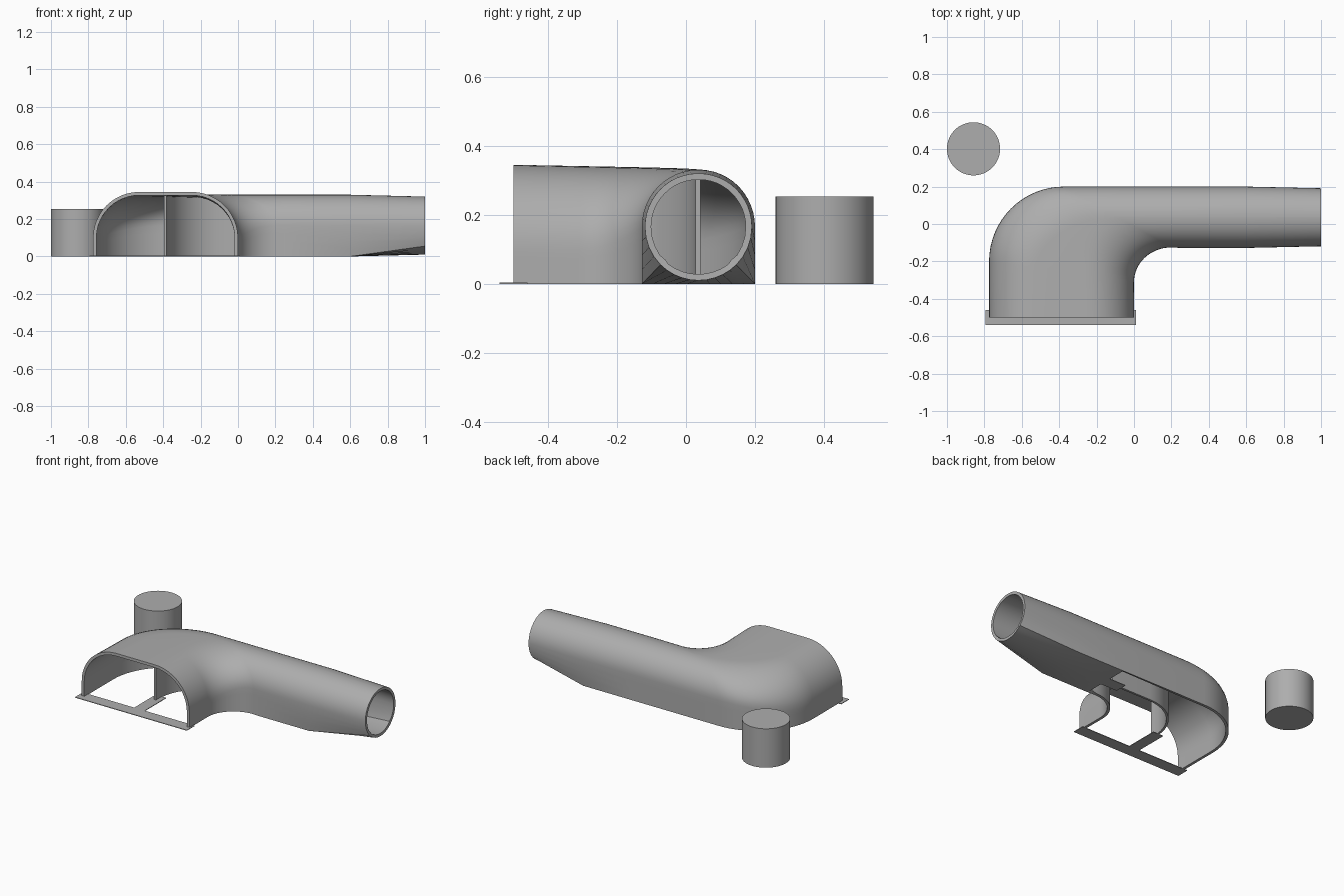
import bpy, bmesh, math

if "Cube" in bpy.data.objects:
    bpy.data.objects.remove(bpy.data.objects["Cube"])

grey = bpy.data.materials.new("plain_grey")
grey.diffuse_color = (0.42, 0.42, 0.42, 1)
grey.use_nodes = True
grey.node_tree.nodes["Principled BSDF"].inputs["Base Color"].default_value = grey.diffuse_color


def make(name, verts, faces, thickness=0, offset=-1):
    """Mesh object, optionally thickened, shaded smooth with sharp edges kept."""
    me = bpy.data.meshes.new(name)
    me.from_pydata(verts, [], faces)
    me.materials.append(grey)
    ob = bpy.data.objects.new(name, me)
    bpy.context.collection.objects.link(ob)
    bpy.ops.object.select_all(action='DESELECT')
    bpy.context.view_layer.objects.active = ob
    ob.select_set(True)
    if thickness:
        mod = ob.modifiers.new("wall", 'SOLIDIFY')
        mod.thickness = thickness
        mod.offset = offset
        mod.use_even_offset = True
        bpy.ops.object.modifier_apply(modifier=mod.name)
    bpy.ops.object.shade_smooth_by_angle(angle=math.radians(35))
    return ob


def box(name, x0, x1, y0, y1, z0, z1):
    v = [(x, y, z) for z in (z0, z1) for x, y in ((x0, y0), (x1, y0), (x1, y1), (x0, y1))]
    f = [(3, 2, 1, 0), (4, 5, 6, 7)] + [(i, (i + 1) % 4, (i + 1) % 4 + 4, i + 4) for i in range(4)]
    return make(name, v, f)


ARC, SIDE, FLOOR = 12, 4, 10


def section(outer, inner, h, rz, frac, round_bottom=0.0):
    """Closed loop: up the outer wall, over the arch, down the inner wall, back along the floor."""
    pts = []                                     # (fraction across, z)
    s = h - rz
    r = rz
    low = lambda a: (0.5 - 0.5 * math.cos(a), s + r * math.sin(a))
    q = math.pi / 4
    for i in range(SIDE):                        # outer wall
        k = i / SIDE
        pts.append(low(-q * (1 - k)) if round_bottom else (0, s * k))
    for i in range(ARC + 1):                     # outer shoulder
        a = math.pi / 2 * i / ARC
        pts.append((frac * (1 - math.cos(a)), s + rz * math.sin(a)))
    for i in range(ARC + 1):                     # inner shoulder
        a = math.pi / 2 * (1 - i / ARC)
        pts.append((1 - frac * (1 - math.cos(a)), s + rz * math.sin(a)))
    for i in range(1, SIDE + 1):                 # inner wall
        k = i / SIDE
        pts.append(low(math.pi + q * k) if round_bottom else (1, s * (1 - k)))
    for i in range(1, FLOOR):                    # floor
        k = i / FLOOR
        pts.append(low(math.pi + q + 2 * q * k) if round_bottom else (1 - k, 0))
    return [(outer[0] + (inner[0] - outer[0]) * u,
             outer[1] + (inner[1] - outer[1]) * u, z) for u, z in pts]


# Duct shell: wide arch mouth, bend, straight run, round outlet
loops = [section((-0.775, -0.5), (0.0, -0.5), 0.345, 0.245, 0.32)]
BEND = 16
for i in range(BEND + 1):
    t = i / BEND
    a = math.pi / 2 * t
    e = t * t * (3 - 2 * t)
    outer = (-0.375 - 0.4 * math.cos(a), -0.2 + 0.4 * math.sin(a))
    inner = (0.2 - 0.2 * math.cos(a), -0.31 + 0.185 * math.sin(a))
    loops.append(section(outer, inner, 0.34 - 0.01 * t, 0.24 - 0.075 * e, 0.33 + 0.16 * e))
floor_from = len(loops)
for x in (0.25, 0.6):
    loops.append(section((x, 0.2), (x, -0.128), 0.33, 0.165, 0.49))
loops.append(section((1.0, 0.191), (1.0, -0.119), 0.32, 0.155, 0.495, 1))

n = len(loops[0])
wall_edges = n - FLOOR
faces = []
for s in range(len(loops) - 1):
    for i in range(n if s >= floor_from else wall_edges):
        j = (i + 1) % n
        faces.append((s * n + i, s * n + j, (s + 1) * n + j, (s + 1) * n + i))
shell = make("duct_shell", [p for l in loops for p in l], faces, 0.018)
bm = bmesh.new()                                 # drop unused floor points
bm.from_mesh(shell.data)
bmesh.ops.delete(bm, geom=[v for v in bm.verts if not v.link_faces], context='VERTS')
bm.to_mesh(shell.data)
bm.free()

# Guide vane: thin curved wall along the middle of the bend
path = [(-0.388, -0.3)]
for i in range(17):
    a = math.pi / 2 * i / 16
    path.append((-0.088 - 0.3 * math.cos(a), -0.265 + 0.3 * math.sin(a)))
path.append((0.2, 0.035))
m = len(path)
make("guide_vane", [(x, y, z) for z in (0.0, 0.322) for x, y in path],
     [(i, i + 1, m + i + 1, m + i) for i in range(m - 1)], 0.014, 0)

# Flat ground strips tying the vane to the shell
box("front_strip", -0.795, 0.01, -0.54, -0.46, 0, 0.004)
box("vane_strip", -0.425, -0.35, -0.46, -0.24, 0, 0.004)
box("floor_strip", 0.13, 0.255, -0.005, 0.075, 0, 0.004)

# Separate round plug
S = 64
ring = [(-0.858 + 0.142 * math.cos(2 * math.pi * i / S),
         0.402 + 0.142 * math.sin(2 * math.pi * i / S)) for i in range(S)]
make("plug", [(x, y, z) for z in (0.0, 0.253) for x, y in ring],
     [tuple(range(S - 1, -1, -1)), tuple(range(S, 2 * S))] +
     [(i, (i + 1) % S, S + (i + 1) % S, S + i) for i in range(S)])
